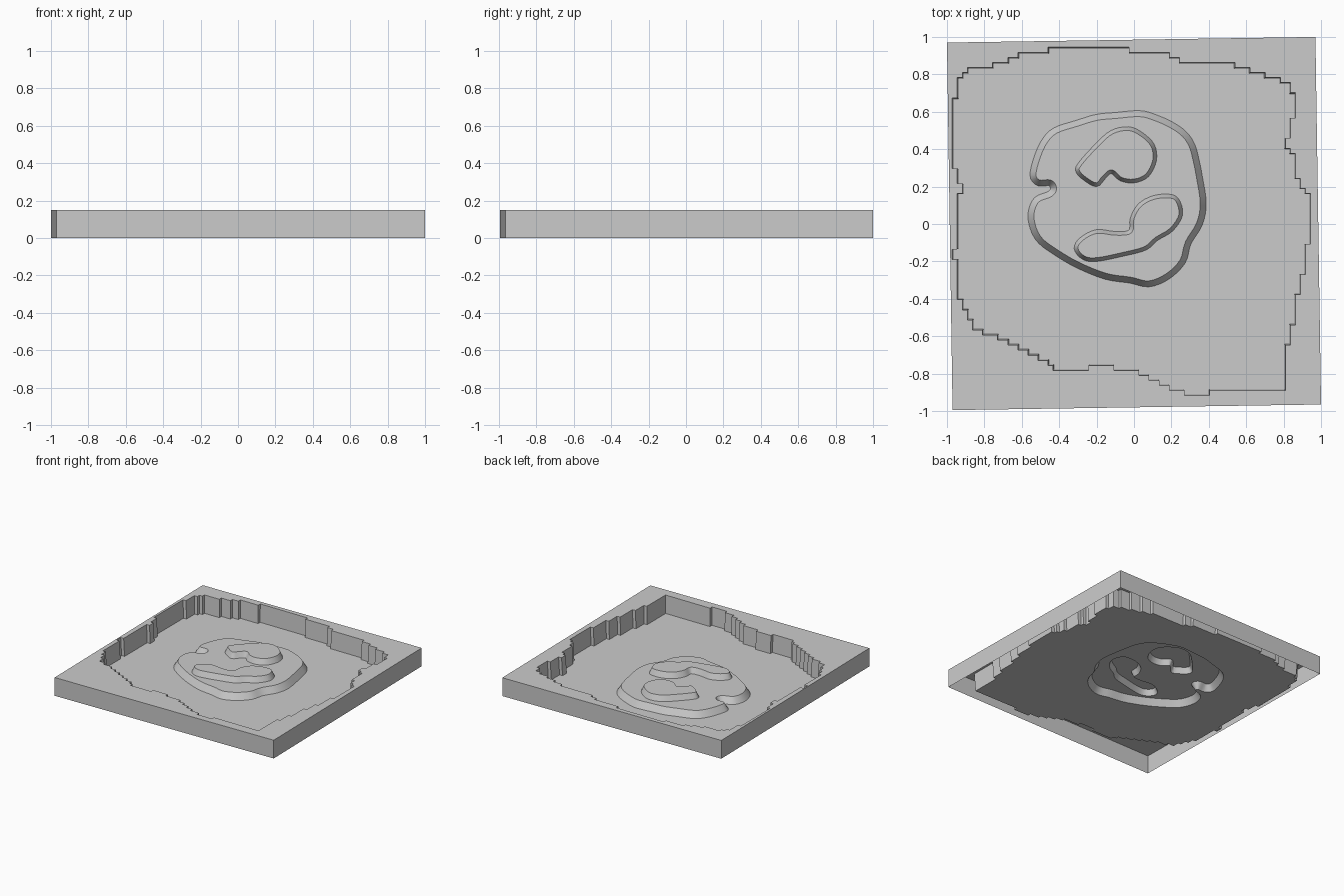
import bpy
from mathutils import Vector
from mathutils.geometry import tessellate_polygon

default_cube = bpy.data.objects.get("Cube")
if default_cube:
    bpy.data.objects.remove(default_cube, do_unlink=True)

# Heights of each level of the relief
FLOOR, PLATEAU, MOTIF, RIM = 0.003, 0.055, 0.1, 0.15
GRID = 0.027

stone = bpy.data.materials.new("plain grey")
stone.use_nodes = True
grey = (0.6, 0.6, 0.6, 1)
stone.diffuse_color = grey
stone.node_tree.nodes["Principled BSDF"].inputs["Base Color"].default_value = grey


def outline(*numbers):
    """Pairs of hundredths become a counter-clockwise list of 2D points."""
    points = [Vector((a, b)) / 100 for a, b in zip(numbers[::2], numbers[1::2])]
    area = sum(p.x * q.y - q.x * p.y for p, q in zip(points, points[1:] + points[:1]))
    return points if area > 0 else points[::-1]


def smoothed(points, steps=4):
    """Closed spline through the points."""
    result, count = [], len(points)
    for i in range(count):
        a, b, c, d = (points[(i + k) % count] for k in (-1, 0, 1, 2))
        for s in range(steps):
            t = s / steps
            result.append(b + (c - a) * t / 2
                          + (a * 2 - b * 5 + c * 4 - d) * t * t / 2
                          + (b * 3 - a - c * 3 + d) * t ** 3 / 2)
    return result


def stepped(points):
    """Snap a closed outline to a square grid so that it runs in small stairs."""
    cells = []
    for p, q in zip(points, points[1:] + points[:1]):
        samples = max(2, int((q - p).length / GRID * 6))
        for s in range(samples):
            v = p.lerp(q, s / samples) / GRID
            cell = (round(v.x), round(v.y))
            if cells and cell == cells[-1]:
                continue
            if cells and cell[0] != cells[-1][0] and cell[1] != cells[-1][1]:
                cells.append((cell[0], cells[-1][1]))
            cells.append(cell)
            # Drop spikes that double straight back
            while len(cells) > 2 and cells[-1] == cells[-3]:
                del cells[-2:]
    while cells[0] == cells[-1]:
        cells.pop()
    return [Vector(c) * GRID for c in cells]


def offset(points, distance):
    """Move a counter-clockwise outline outwards."""
    result, count = [], len(points)
    for i, p in enumerate(points):
        along = (points[(i + 1) % count] - points[i - 1]).normalized()
        result.append(p + Vector((along.y, -along.x)) * distance)
    return result


def lifted(points, z):
    return [Vector((p.x, p.y, z)) for p in points]


def make(name, verts, faces, smooth=False):
    mesh = bpy.data.meshes.new(name)
    mesh.from_pydata(verts, [], faces)
    mesh.materials.append(stone)
    for face in mesh.polygons:
        face.use_smooth = smooth
    obj = bpy.data.objects.new(name, mesh)
    bpy.context.collection.objects.link(obj)
    return obj


def sheet(name, z, *loops):
    """Level surface facing up: the first loop is the edge, the others are holes."""
    loops = [lifted(loop, z) for loop in loops]
    verts = [v for loop in loops for v in loop]
    faces = []
    for a, b, c in tessellate_polygon(loops):
        normal = (verts[b] - verts[a]).cross(verts[c] - verts[a])
        faces.append((a, b, c) if normal.z > 0 else (a, c, b))
    make(name, verts, faces)


def wall(name, low, low_z, high, high_z, inward=False, smooth=False):
    """Band of quads joining two matching loops."""
    n = len(low)
    faces = [(i, (i + 1) % n, n + (i + 1) % n, n + i) for i in range(n)]
    if inward:
        faces = [f[::-1] for f in faces]
    make(name, lifted(low, low_z) + lifted(high, high_z), faces, smooth)


# Outlines
block = outline(-100, 97, -97, -99.5, 100, -96.5, 97, 100)
basin = stepped(outline(
    -92, 82, -83, 83, -70, 87, -60, 92, -47, 93, -32, 94, -24, 96, -12, 94,
    0, 93, 10, 93, 20, 90, 27, 86, 50, 86, 60, 83, 72, 79, 82, 76, 86, 68,
    87, 60, 83, 52, 82, 42, 86, 35, 87, 25, 95, 13, 95, 0, 93, -10, 91, -25,
    87, -40, 85, -55, 82, -65, 81, -88, 72, -90, 55, -88, 42, -90, 35, -93,
    22, -89, 12, -85, 0, -79, -18, -76, -25, -77, -42, -77, -50, -72,
    -65, -65, -85, -56, -90, -48, -95, -35, -96, -15, -94, 0, -93, 20,
    -96, 30, -97, 62, -95, 72, -92, 80))
plateau = smoothed(outline(
    -54, 26, -52, 35, -48, 44, -42, 50, -30, 54, -20, 57, -10, 58, 3, 59,
    11, 57, 20, 53, 27, 48, 31, 42, 33, 35, 35, 25, 37, 11, 35, 0, 29, -10,
    26, -20, 18, -28, 8, -32, -2, -30, -15, -28, -30, -22, -42, -15,
    -50, -9, -54, -2, -55, 6, -52, 13, -45, 16, -43, 19, -45, 22, -51, 22))
upper_motif = smoothed(outline(
    -29, 32, -20, 42, -12, 49, -3, 51, 4, 48, 10, 42, 11, 34, 7, 26, 0, 23,
    -7, 24, -12, 28, -16, 25, -20, 21, -26, 24, -30, 28))
lower_motif = smoothed(outline(
    -31, -13, -28, -8, -20, -4, -10, -5, -2, -4, -1, 3, 3, 10, 10, 14, 18, 15,
    23, 13, 25, 5, 20, -3, 12, -8, 6, -13, -5, -16, -20, -19, -27, -18))

# Rim with its outer skirt, open underneath
sheet("rim_top", RIM, block, basin)
wall("outer_skirt", block, 0, block, RIM)

# Sunken basin
basin_foot = [p * 0.992 for p in basin]
wall("basin_wall", basin_foot, FLOOR, basin, RIM, inward=True)

# Raised plateau with sloping sides
plateau_foot, plateau_edge = offset(plateau, 0.016), offset(plateau, -0.016)
sheet("basin_floor", FLOOR, basin_foot, plateau_foot)
wall("plateau_slope", plateau_foot, FLOOR, plateau_edge, PLATEAU, smooth=True)

# Two raised motifs on the plateau
feet = []
for name, shape in (("upper_motif", upper_motif), ("lower_motif", lower_motif)):
    foot, edge = offset(shape, 0.01), offset(shape, -0.01)
    feet.append(foot)
    wall(name + "_slope", foot, PLATEAU, edge, MOTIF, smooth=True)
    sheet(name + "_top", MOTIF, edge)
sheet("plateau_top", PLATEAU, plateau_edge, *feet)
